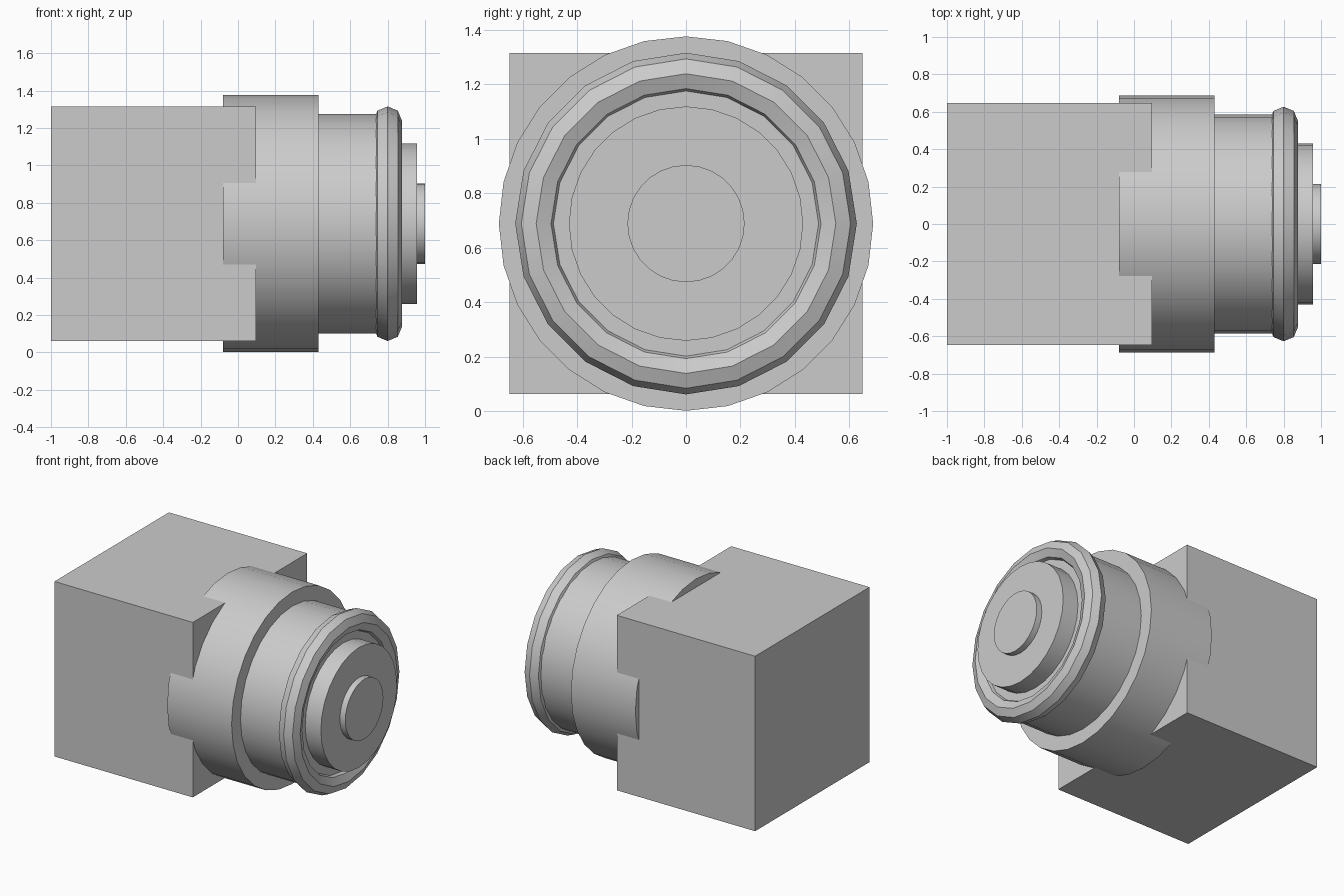
import bpy
import math

cube = bpy.data.objects.get("Cube")
if cube:
    bpy.data.objects.remove(cube, do_unlink=True)

AXIS_Z = 0.688
TURN = (0, math.pi / 2, 0)

grey = bpy.data.materials.new("light grey")
grey.use_nodes = True
grey.diffuse_color = (0.6, 0.6, 0.6, 1)
grey.node_tree.nodes["Principled BSDF"].inputs["Base Color"].default_value = (0.6, 0.6, 0.6, 1)


def finish(name, smooth=True):
    obj = bpy.context.object
    obj.name = name
    obj.data.materials.append(grey)
    if smooth:
        bpy.ops.object.shade_smooth_by_angle(angle=math.radians(30))
    return obj


def barrel(name, x0, x1, radius, sides=28):
    """Cylinder lying along x between x0 and x1."""
    bpy.ops.mesh.primitive_cylinder_add(
        vertices=sides, radius=radius, depth=x1 - x0,
        location=((x0 + x1) / 2, 0, AXIS_Z), rotation=TURN)
    return finish(name)


# Rear block
bpy.ops.mesh.primitive_cube_add(size=1, location=(-0.4525, 0, AXIS_Z))
block = finish("housing_block", smooth=False)
block.scale = (1.095, 1.294, 1.252)

# Stepped barrel
barrel("collar", -0.08, 0.43, 0.687)
barrel("main_barrel", 0.3, 0.833, 0.586)
barrel("front_disc", 0.8, 0.957, 0.43)
barrel("centre_button", 0.93, 1.0, 0.215)

# Rounded rim around the barrel end
bpy.ops.mesh.primitive_torus_add(
    major_segments=20, minor_segments=8, major_radius=0.55, minor_radius=0.077,
    location=(0.8, 0, AXIS_Z), rotation=TURN)
finish("front_rim")
